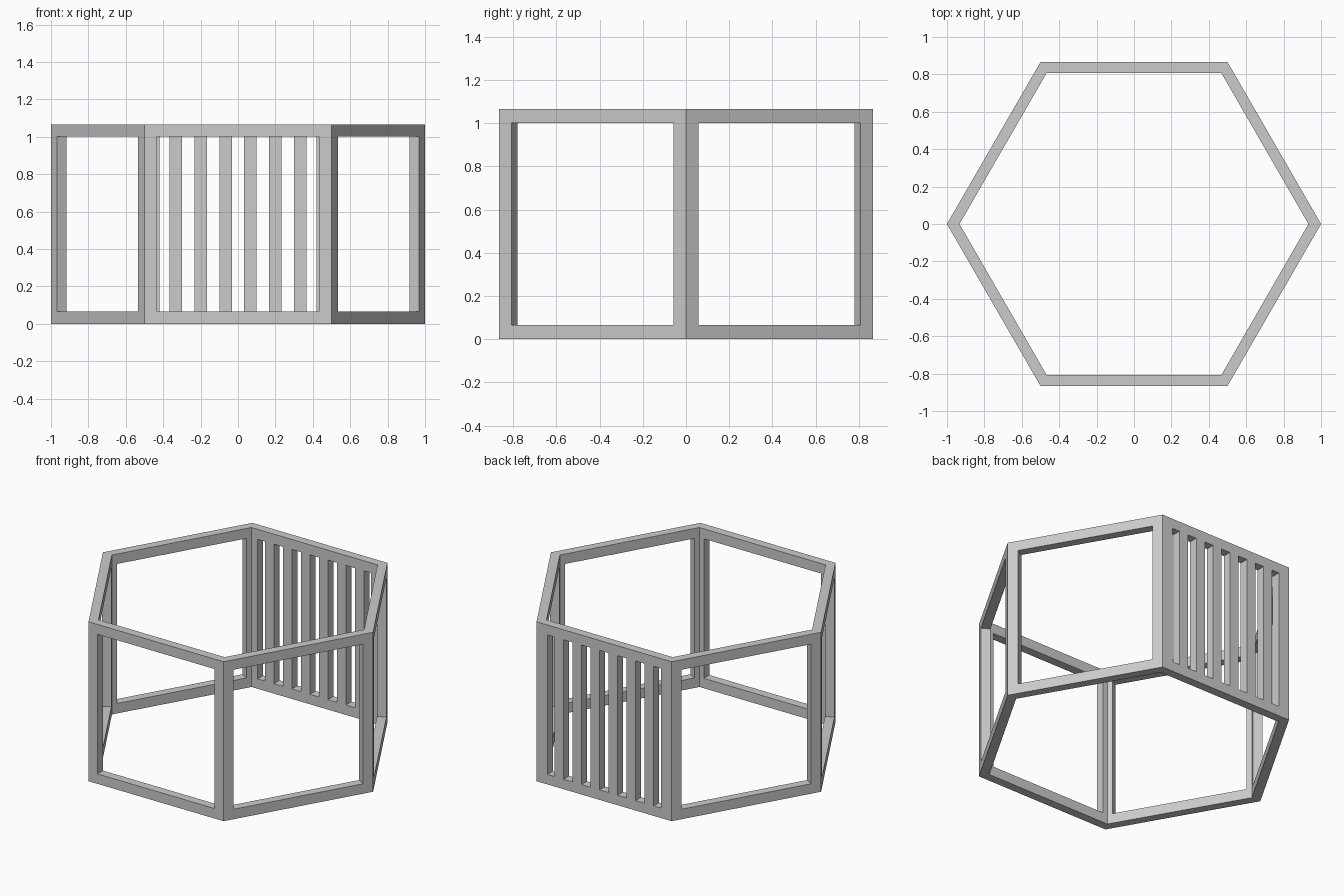
import bpy, bmesh
from math import pi, sqrt
from mathutils import Matrix, Vector

if "Cube" in bpy.data.objects:
    bpy.data.objects.remove(bpy.data.objects["Cube"])

BAR = 1 / 15              # width of rails and slats
HEIGHT = 1 + BAR
APOTHEM = sqrt(3) / 2
DEPTH = 0.058             # wall thickness
MID = APOTHEM - DEPTH / 2

grey = bpy.data.materials.new("plain grey")
grey.use_nodes = True
grey.diffuse_color = (0.6, 0.6, 0.6, 1)
grey.node_tree.nodes["Principled BSDF"].inputs["Base Color"].default_value = grey.diffuse_color


def make_object(name, bm):
    bmesh.ops.recalc_face_normals(bm, faces=bm.faces)
    mesh = bpy.data.meshes.new(name)
    bm.to_mesh(mesh)
    bm.free()
    mesh.materials.append(grey)
    obj = bpy.data.objects.new(name, mesh)
    bpy.context.collection.objects.link(obj)
    return obj


def add_box(bm, center, size, turn=0):
    matrix = (Matrix.Rotation(turn, 4, "Z") @ Matrix.Translation(center)
              @ Matrix.Diagonal((*size, 1)))
    bmesh.ops.create_cube(bm, size=1, matrix=matrix)


# Hexagonal wall with mitred corners
bm = bmesh.new()
rings = []
for radius, z in ((1, 0), (1, HEIGHT), (1 - DEPTH / APOTHEM, HEIGHT), (1 - DEPTH / APOTHEM, 0)):
    rings.append([bm.verts.new(Matrix.Rotation(i * pi / 3, 3, "Z") @ Vector((radius, 0, z)))
                  for i in range(6)])
for r in range(4):
    a, b = rings[r], rings[(r + 1) % 4]
    for i in range(6):
        j = (i + 1) % 6
        bm.faces.new((a[i], a[j], b[j], b[i]))
frame = make_object("hexagonal_frame", bm)

# One opening per side; the slatted back has slightly wider posts
bm = bmesh.new()
for i in range(6):
    post = 0.08 if i == 0 else BAR
    add_box(bm, (0, MID, HEIGHT / 2), (1 - 2 * post, 0.2, 1 - BAR), i * pi / 3)
cutter = make_object("opening_cutter", bm)
cutter.hide_render = True

cut = frame.modifiers.new("openings", "BOOLEAN")
cut.operation = "DIFFERENCE"
cut.solver = "EXACT"
cut.object = cutter
bpy.context.view_layer.objects.active = frame
bpy.ops.object.modifier_apply(modifier=cut.name)
bpy.data.objects.remove(cutter)

# Upright slats across the back side
bm = bmesh.new()
for i in range(6):
    add_box(bm, ((i - 2.5) * 2 * BAR, MID, HEIGHT / 2), (BAR, DEPTH, 1 - BAR))
make_object("back_slats", bm)
